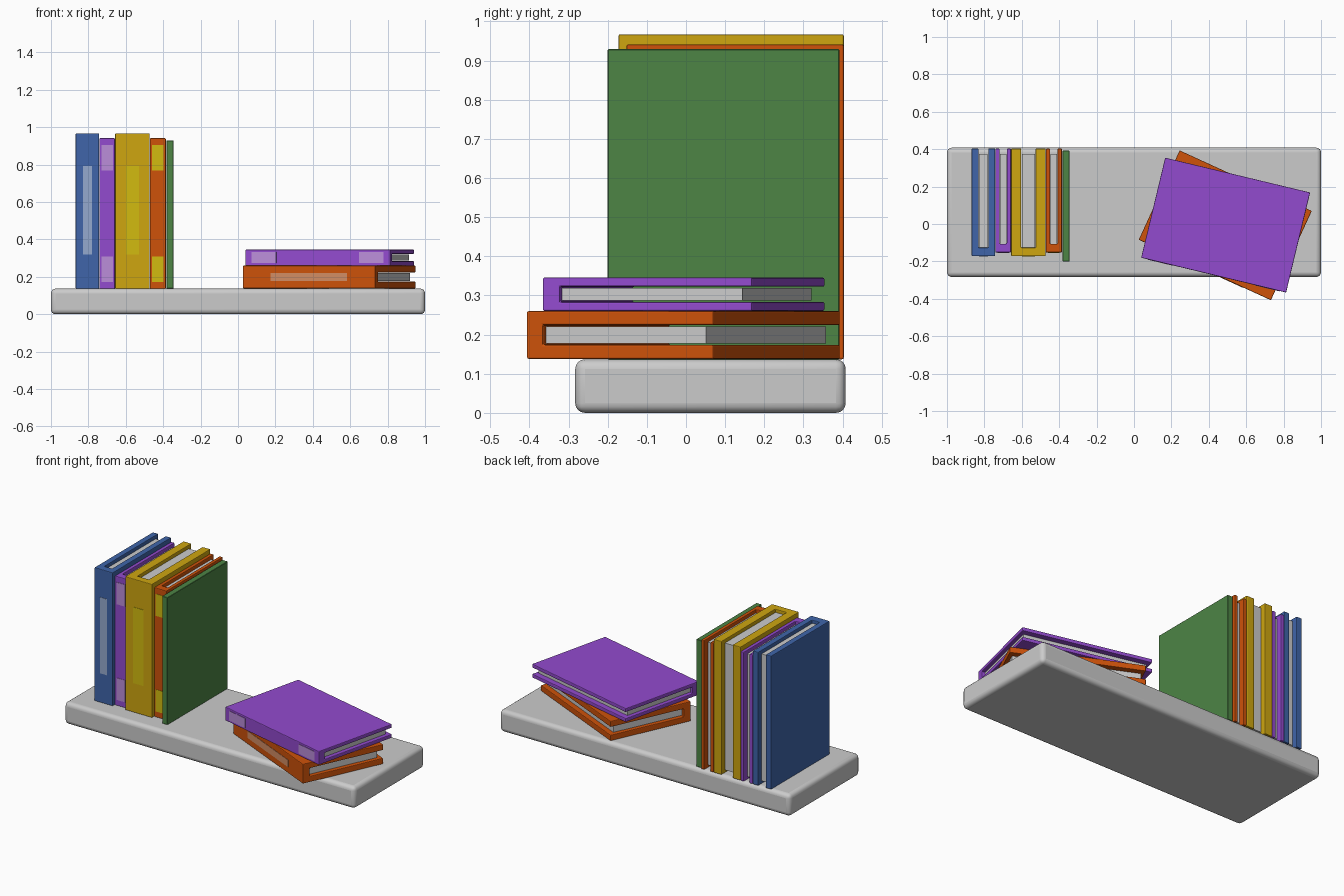
import bpy, bmesh
from math import radians
from mathutils import Matrix, Vector

if "Cube" in bpy.data.objects:
    bpy.data.objects.remove(bpy.data.objects["Cube"])


def material(name, rgb):
    m = bpy.data.materials.new(name)
    m.diffuse_color = (*rgb, 1)
    m.use_nodes = True
    m.node_tree.nodes["Principled BSDF"].inputs["Base Color"].default_value = m.diffuse_color
    return m


BLUE = material("blue", (0.05, 0.13, 0.40))
PURPLE = material("purple", (0.29, 0.07, 0.62))
YELLOW = material("yellow", (0.62, 0.38, 0.005))
ORANGE = material("orange", (0.62, 0.085, 0.003))
GREEN = material("green", (0.075, 0.235, 0.06))
PALE_BLUE = material("pale_blue", (0.30, 0.40, 0.62))
PALE_PURPLE = material("pale_purple", (0.50, 0.27, 0.70))
PALE_ORANGE = material("pale_orange", (0.66, 0.27, 0.13))
BRIGHT_YELLOW = material("bright_yellow", (0.65, 0.50, 0.005))


def finish(name, bm, mat=None, bevel=0.0, segments=2, matrix=Matrix()):
    bmesh.ops.recalc_face_normals(bm, faces=bm.faces)
    mesh = bpy.data.meshes.new(name)
    bm.to_mesh(mesh)
    bm.free()
    ob = bpy.data.objects.new(name, mesh)
    bpy.context.collection.objects.link(ob)
    ob.matrix_world = matrix
    if mat:
        mesh.materials.append(mat)
    if bevel:
        mod = ob.modifiers.new("rounding", 'BEVEL')
        mod.width, mod.segments = bevel, segments
    return ob


def box(name, lo, hi, mat=None, bevel=0.0, segments=2, matrix=Matrix()):
    lo, hi = Vector(lo), Vector(hi)
    bm = bmesh.new()
    bmesh.ops.create_cube(bm, size=1)
    for v in bm.verts:
        v.co = (lo + hi) / 2 + v.co * (hi - lo)
    return finish(name, bm, mat, bevel, segments, matrix)


def book(name, length, depth, thick, board, mat, label_mat, labels, label_h, matrix):
    """Length on X, spine towards -Y, thickness on Z; labels are fractions of the length."""
    l, d, t, spine = length / 2, depth / 2, thick / 2, 0.046
    inner = t - board
    # U-shaped cover
    profile = [(-d, -t), (d, -t), (d, -inner), (-d + spine, -inner),
               (-d + spine, inner), (d, inner), (d, t), (-d, t)]
    bm = bmesh.new()
    face = bm.faces.new([bm.verts.new((-l, y, z)) for y, z in profile])
    ext = bmesh.ops.extrude_face_region(bm, geom=[face])
    for v in ext["geom"]:
        if isinstance(v, bmesh.types.BMVert):
            v.co.x = l
    finish(name + "_cover", bm, mat, 0.004, 2, matrix)
    # page block, slightly recessed
    box(name + "_pages", (-l + 0.02, -d + spine - 0.002, -inner + 0.003),
        (l - 0.02, d - 0.03, inner - 0.003), matrix=matrix)
    # spine labels
    for i, (a, b) in enumerate(labels):
        box(f"{name}_spine_label_{i + 1}", (-l + a * length, -d - 0.002, -label_h / 2),
            (-l + b * length, -d + 0.003, label_h / 2), label_mat, matrix=matrix)


# shelf board
shelf = box("shelf", (-1, -0.283, 0), (1, 0.408, 0.137), bevel=0.025, segments=4)
bpy.context.view_layer.objects.active = shelf
shelf.select_set(True)
bpy.ops.object.shade_smooth_by_angle()

ONE = [(0.22, 0.79)]
TWO = [(0.045, 0.215), (0.785, 0.955)]
BASE, BACK = 0.137, 0.403

# upright books: name, x range, front y, top z, board, colours, labels, label width
upright = [
    ("blue_book", -0.868, -0.742, -0.172, 0.967, 0.037, BLUE, PALE_BLUE, ONE, 0.048),
    ("purple_book", -0.741, -0.658, -0.152, 0.941, 0.022, PURPLE, PALE_PURPLE, TWO, 0.06),
    ("yellow_book", -0.657, -0.472, -0.172, 0.967, 0.054, YELLOW, BRIGHT_YELLOW, ONE, 0.07),
    ("orange_book", -0.471, -0.386, -0.152, 0.941, 0.022, ORANGE, BRIGHT_YELLOW, TWO, 0.06),
]
for name, x0, x1, front, top, board, mat, lmat, labels, lh in upright:
    m = (Matrix.Translation(((x0 + x1) / 2, (front + BACK) / 2, (BASE + top) / 2))
         @ Matrix.Rotation(radians(-90), 4, 'Y'))
    book(name, top - BASE, BACK - front, x1 - x0, board, mat, lmat, labels, lh, m)

# thin green book closing the row
box("green_book", (-0.382, -0.2, BASE), (-0.345, 0.392, 0.929), GREEN, 0.002, 1)

# two books lying in a twisted stack
book("lower_flat_book", 0.777, 0.525, 0.122, 0.036, ORANGE, PALE_ORANGE, [(0.21, 0.79)], 0.044,
     Matrix.Translation((0.488, -0.007, 0.199)) @ Matrix.Rotation(radians(-24.6), 4, 'Z'))
book("upper_flat_book", 0.797, 0.55, 0.085, 0.023, PURPLE, PALE_PURPLE, TWO, 0.06,
     Matrix.Translation((0.49, -0.006, 0.303)) @ Matrix.Rotation(radians(-13.5), 4, 'Z'))
